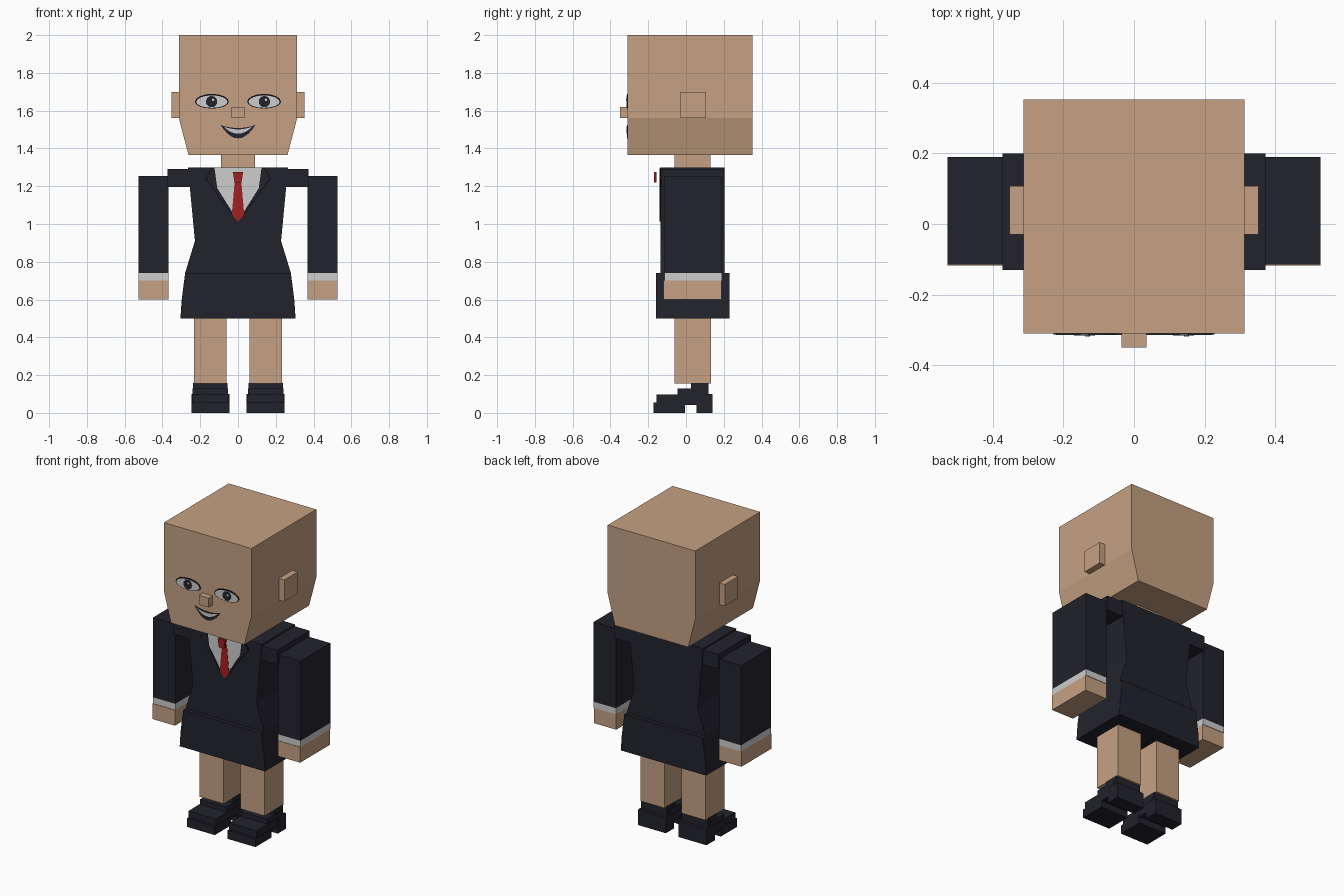
import bpy, bmesh, math

cube = bpy.data.objects.get("Cube")
if cube:
    bpy.data.objects.remove(cube, do_unlink=True)


def material(name, r, g, b):
    m = bpy.data.materials.new(name)
    m.use_nodes = True
    m.diffuse_color = (r, g, b, 1)
    m.node_tree.nodes["Principled BSDF"].inputs["Base Color"].default_value = (r, g, b, 1)
    return m


SKIN = material("skin", 0.558, 0.356, 0.223)
NAVY = material("navy cloth", 0.016, 0.016, 0.026)
WHITE = material("white", 0.61, 0.61, 0.61)
RED = material("red", 0.36, 0.014, 0.015)
BLACK = material("black line", 0.005, 0.005, 0.009)


def prism(name, outline, y0, y1, mat):
    """Extrude an (x, z) outline from y0 to y1."""
    bm = bmesh.new()
    face = bm.faces.new([bm.verts.new((x, y0, z)) for x, z in outline])
    grown = bmesh.ops.extrude_face_region(bm, geom=[face])["geom"]
    moved = [v for v in grown if isinstance(v, bmesh.types.BMVert)]
    bmesh.ops.translate(bm, verts=moved, vec=(0, y1 - y0, 0))
    bmesh.ops.recalc_face_normals(bm, faces=bm.faces)
    mesh = bpy.data.meshes.new(name)
    bm.to_mesh(mesh)
    bm.free()
    mesh.materials.append(mat)
    obj = bpy.data.objects.new(name, mesh)
    bpy.context.collection.objects.link(obj)
    return obj


def box(name, x0, x1, y0, y1, z0, z1, mat):
    return prism(name, [(x0, z0), (x1, z0), (x1, z1), (x0, z1)], y0, y1, mat)


def symmetric(half):
    """Complete a right-hand outline, listed top to bottom, across x = 0."""
    return half + [(-x, z) for x, z in reversed(half) if x]


def plate(name, outline, surface, layer, mat):
    """Thin detail in front of a surface, each layer slightly prouder."""
    return prism(name, outline, surface - 0.002 * layer, surface + 0.001, mat)


def disc(cx, cz, r, n=16):
    return [(cx + r * math.cos(math.tau * i / n), cz + r * math.sin(math.tau * i / n))
            for i in range(n)]


def almond(cx, cz, half, up, down, n=8):
    top = [(cx - half * math.cos(math.pi * i / n), cz + up * math.sin(math.pi * i / n))
           for i in range(n)]
    low = [(cx + half * math.cos(math.pi * i / n), cz - down * math.sin(math.pi * i / n))
           for i in range(n)]
    return top + low


def smile(half, corner, upper, lower, n=10):
    """Crescent between two parabolas that meet at the mouth corners."""
    xs = [half * (2 * i / n - 1) for i in range(n + 1)]
    top = [(x, upper + (corner - upper) * (x / half) ** 2) for x in xs]
    low = [(x, lower + (corner - lower) * (x / half) ** 2) for x in xs[1:-1]]
    return top + low[::-1]


# Head and neck
FACE = -0.31
prism("head", symmetric([(0.313, 2.0), (0.313, 1.56), (0.262, 1.365)]), FACE, 0.352, SKIN)
box("nose", -0.035, 0.035, -0.35, FACE, 1.56, 1.62, SKIN)
box("neck", -0.09, 0.09, -0.06, 0.13, 1.3, 1.365, SKIN)

# Mouth
plate("mouth_outline", smile(0.093, 1.525, 1.508, 1.453), FACE, 1, NAVY)
plate("teeth", smile(0.076, 1.516, 1.501, 1.478), FACE, 2, WHITE)

# Jacket body and skirt
CHEST = -0.135
prism("jacket", symmetric([(0.265, 1.3), (0.228, 0.91), (0.262, 0.8), (0.28, 0.74)]),
      CHEST, 0.205, NAVY)
prism("skirt", symmetric([(0.28, 0.74), (0.298, 0.6), (0.305, 0.5)]), -0.16, 0.23, NAVY)

# Shirt front and tie
plate("shirt", symmetric([(0.125, 1.3), (0.11, 1.19), (0, 1.015)]), CHEST, 1, WHITE)
plate("tie_blade", symmetric([(0.017, 1.23), (0.033, 1.05), (0, 1.012)]), CHEST, 2, RED)
prism("tie_knot", symmetric([(0.027, 1.275), (0.018, 1.22)]), -0.17, -0.155, RED)

for side, s in (("left", 1), ("right", -1)):
    def sided_box(name, x0, x1, *rest):
        return box(f"{side}_{name}", s * x0, s * x1, *rest)

    # Ear
    sided_box("ear", 0.3, 0.352, -0.03, 0.107, 1.56, 1.7, SKIN)

    # Eye
    cx = s * 0.138
    plate(f"{side}_eye_outline", almond(cx, 1.647, 0.09, 0.042, 0.036), FACE, 1, BLACK)
    plate(f"{side}_eye_white", almond(cx, 1.646, 0.083, 0.035, 0.031), FACE, 2, WHITE)
    plate(f"{side}_iris", disc(s * 0.14, 1.648, 0.03), FACE, 3, NAVY)
    plate(f"{side}_eye_glint", disc(s * 0.14 + 0.008, 1.657, 0.007, 8), FACE, 4, WHITE)

    # Lapel with a dark edge
    edge = [(0.138, 1.3), (0.176, 1.238), (0.132, 1.185), (0.02, 1.03), (0.11, 1.19), (0.125, 1.3)]
    fold = [(0.135, 1.294), (0.167, 1.24), (0.125, 1.184), (0.05, 1.08), (0.112, 1.19), (0.127, 1.294)]
    plate(f"{side}_lapel_edge", [(s * x, z) for x, z in edge], CHEST, 1, BLACK)
    plate(f"{side}_lapel", [(s * x, z) for x, z in fold], CHEST, 2, NAVY)

    # Shoulder, sleeve, cuff and hand
    sided_box("shoulder", 0.22, 0.372, -0.13, 0.2, 1.195, 1.29, NAVY)
    sided_box("sleeve", 0.368, 0.527, -0.115, 0.19, 0.74, 1.255, NAVY)
    sided_box("cuff", 0.368, 0.527, -0.115, 0.19, 0.7, 0.74, WHITE)
    sided_box("hand", 0.368, 0.527, -0.118, 0.187, 0.6, 0.7, SKIN)

    # Leg
    sided_box("leg", 0.06, 0.233, -0.06, 0.133, 0.155, 0.51, SKIN)

    # Heeled shoe, stepped up from the toe
    sided_box("shoe_sole", 0.045, 0.245, -0.172, -0.006, 0, 0.055, NAVY)
    sided_box("shoe_toe", 0.047, 0.243, -0.157, 0.06, 0.042, 0.098, NAVY)
    sided_box("shoe_heel", 0.045, 0.245, 0.056, 0.141, 0, 0.1, NAVY)
    sided_box("shoe_instep", 0.052, 0.24, -0.045, 0.1, 0.09, 0.13, NAVY)
    sided_box("shoe_ankle", 0.056, 0.237, 0.027, 0.12, 0.095, 0.158, NAVY)
